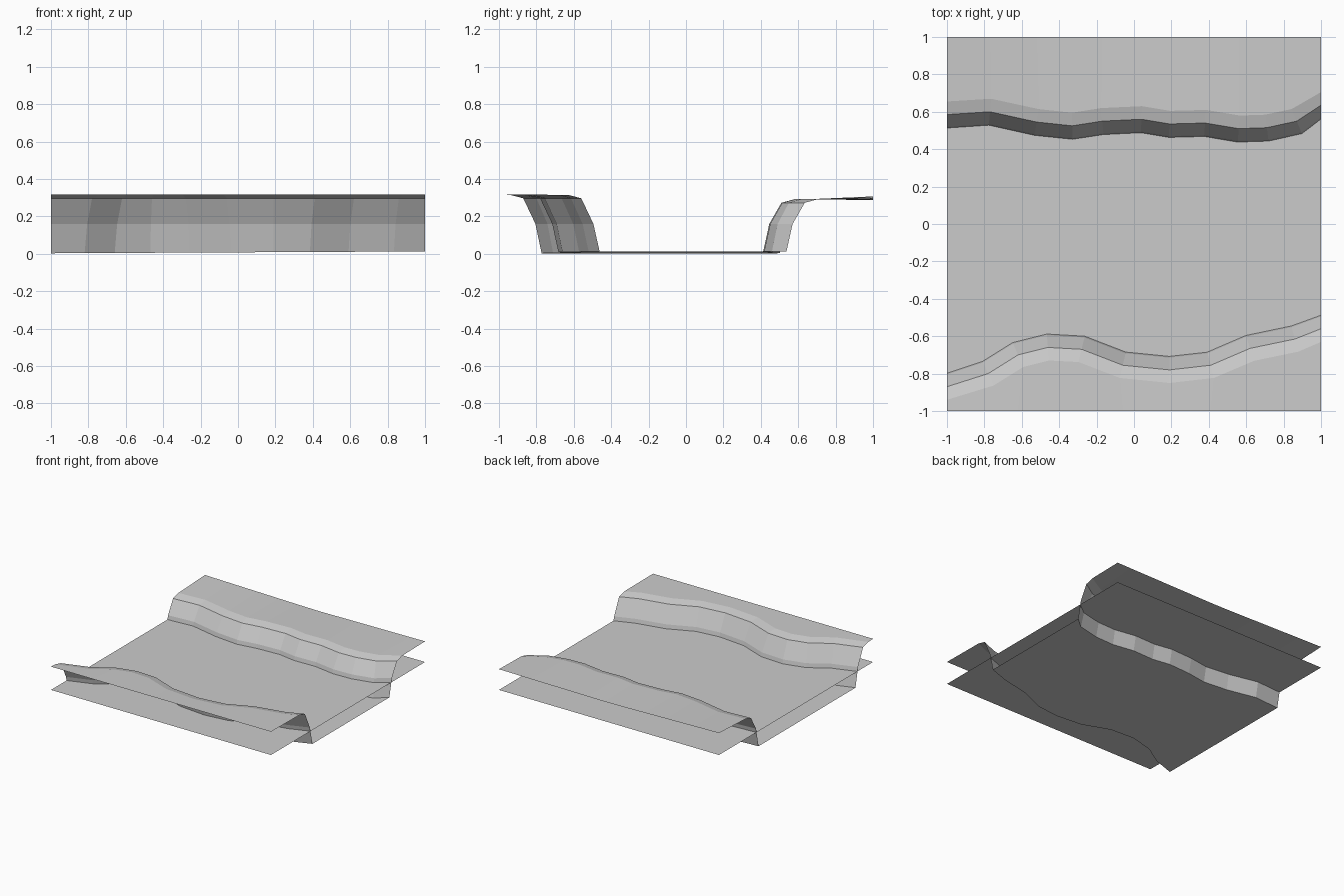
import bpy
from mathutils import Vector

if "Cube" in bpy.data.objects:
    bpy.data.objects.remove(bpy.data.objects["Cube"])

# rim lines of the two banks, as (x, y)
SOUTH = [(-1, -.87), (-.78, -.80), (-.62, -.70), (-.46, -.66), (-.28, -.67), (-.06, -.755),
         (.19, -.78), (.41, -.755), (.62, -.665), (.86, -.615), (1, -.56)]
NORTH = [(-1, .585), (-.77, .60), (-.52, .545), (-.33, .525), (-.17, .55), (.04, .56),
         (.19, .535), (.38, .54), (.56, .51), (.71, .515), (.87, .55), (1, .635)]


def make(name, verts, faces):
    mesh = bpy.data.meshes.new(name)
    mesh.from_pydata(verts, [], faces)
    ob = bpy.data.objects.new(name, mesh)
    bpy.context.collection.objects.link(ob)
    return ob


def bed_z(x):
    return .008 + .005 * x


def offset(line, d):
    """Shift a line by d along its normals (towards +y for d > 0)."""
    out = []
    for i, (x, y) in enumerate(line):
        if i in (0, len(line) - 1):
            out.append((x, y + d))
            continue
        t = Vector(line[i + 1]) - Vector(line[i - 1])
        n = Vector((-t.y, t.x)).normalized() * d
        out.append((x + n.x, y + n.y))
    return out


def bank(name, line, side, rim_z, shoulder_z, edge_z):
    """Sweep the bank profile; side is the y direction of the channel."""
    foot = [(x, y, bed_z(x)) for x, y in offset(line, side * .098)]
    rows = [foot]
    for d, z in ((.065, .16), (0, rim_z), (-.07, shoulder_z)):
        rows.append([(x, y, z) for x, y in offset(line, side * d)])
    rows.append([(x, -side, edge_z(x)) for x, y in line])
    n = len(line)
    faces = []
    for r in range(len(rows) - 1):
        for i in range(n - 1):
            a = r * n + i
            f = (a, a + 1, a + n + 1, a + n)
            faces.append(f if side < 0 else f[::-1])
    make(name, [v for row in rows for v in row], faces)
    return foot


# banks
south_foot = bank("south_bank", SOUTH, 1, .297, .315, lambda x: .318)
north_foot = bank("north_bank", NORTH, -1, .273, .292,
                  lambda x: .287 + .02 * abs(x) * (1 if x < 0 else .5))

# river bed between the feet of the banks
outline = south_foot + north_foot[::-1]
make("river_bed", outline, [tuple(range(len(outline)))])

# flat water sheet running under both banks
make("water_surface", [(-1, -1, .127), (1, -1, .127), (1, 1, .127), (-1, 1, .127)],
     [(0, 1, 2, 3)])
